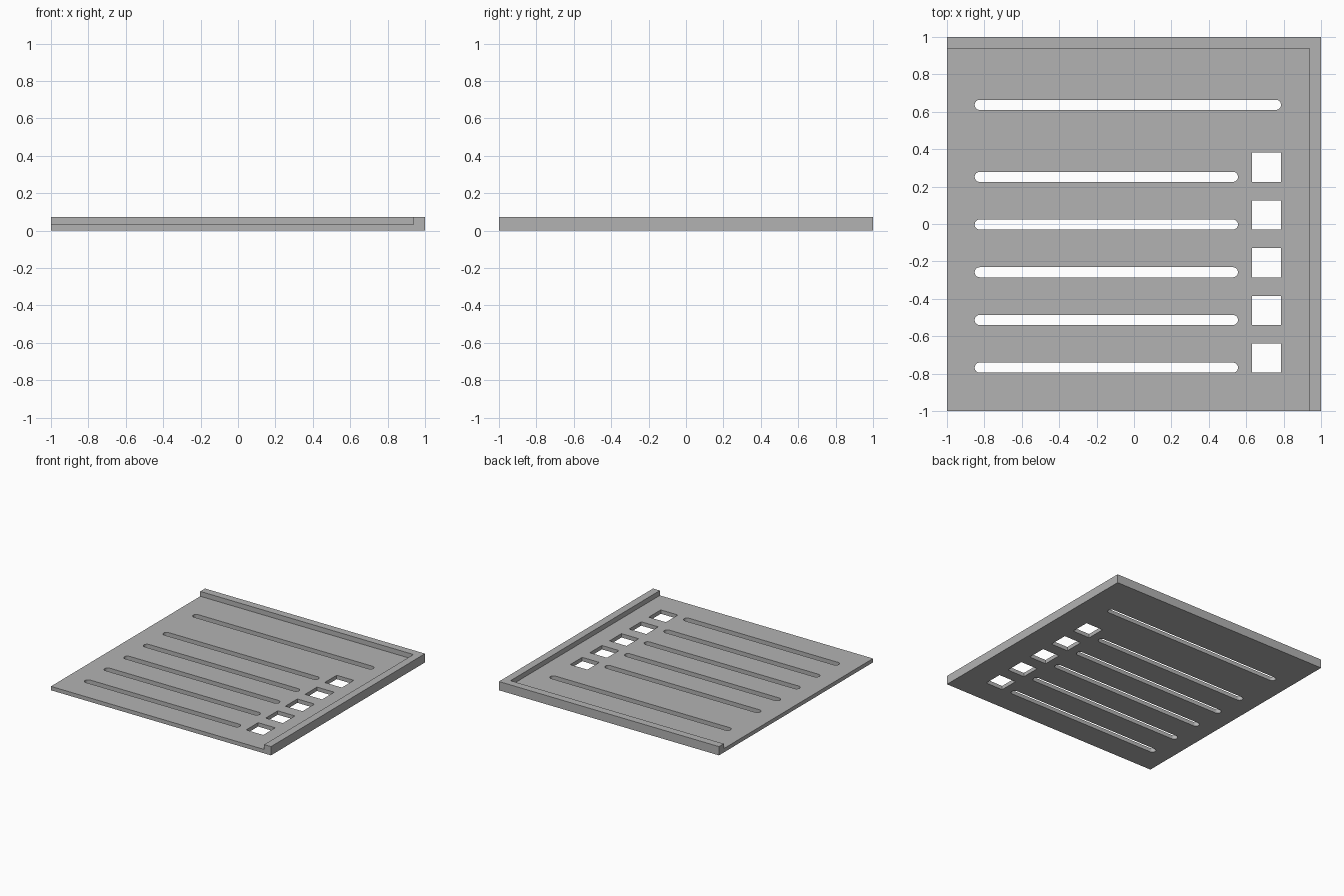
import bpy
import bmesh
import math
from mathutils import Vector

if "Cube" in bpy.data.objects:
    bpy.data.objects.remove(bpy.data.objects["Cube"])

HEIGHT, FLOOR, LIP = 0.072, 0.032, 0.062
SLOT_LEFT, SLOT_RADIUS = -0.852, 0.027
WINDOW_LEFT, WINDOW_RIGHT = 0.63, 0.786
PITCH, FIRST_ROW = 0.255, 0.252

grey = bpy.data.materials.new("grey")
grey.use_nodes = True
colour = (0.45, 0.45, 0.45, 1)
grey.diffuse_color = colour
grey.node_tree.nodes["Principled BSDF"].inputs["Base Color"].default_value = colour


def prism(bm, outline, low, high):
    """Extrude a counter-clockwise outline between two heights."""
    face = bm.faces.new([bm.verts.new((x, y, low)) for x, y in outline])
    top = bmesh.ops.extrude_face_region(bm, geom=[face])["geom"]
    verts = [v for v in top if isinstance(v, bmesh.types.BMVert)]
    bmesh.ops.translate(bm, verts=verts, vec=Vector((0, 0, high - low)))


def rectangle(x0, x1, y0, y1):
    return [(x0, y0), (x1, y0), (x1, y1), (x0, y1)]


def slot(x0, x1, y, r, steps=12):
    """Rounded-end slot outline."""
    points = []
    for centre, start in ((x1 - r, -math.pi / 2), (x0 + r, math.pi / 2)):
        for i in range(steps + 1):
            a = start + math.pi * i / steps
            points.append((centre + r * math.cos(a), y + r * math.sin(a)))
    return points


def make_object(name, bm):
    bmesh.ops.recalc_face_normals(bm, faces=bm.faces)
    mesh = bpy.data.meshes.new(name)
    bm.to_mesh(mesh)
    bm.free()
    mesh.materials.append(grey)
    obj = bpy.data.objects.new(name, mesh)
    bpy.context.collection.objects.link(obj)
    return obj


# Solid block for the panel
bm = bmesh.new()
prism(bm, rectangle(-1, 1, -1, 1), 0, HEIGHT)
panel = make_object("slotted_panel", bm)

# Recess that leaves a lip on the left and back edges
bm = bmesh.new()
prism(bm, rectangle(-1.5, 1 - LIP, -1.5, 1 - LIP), FLOOR, 0.5)
recess = make_object("recess_cutter", bm)

# Through holes: one long slot, then rows of slot and square window
bm = bmesh.new()
prism(bm, slot(SLOT_LEFT, WINDOW_RIGHT, 0.637, SLOT_RADIUS), -0.5, 0.5)
for row in range(5):
    y = FIRST_ROW - PITCH * row
    base = y - SLOT_RADIUS
    prism(bm, slot(SLOT_LEFT, 0.556, y, SLOT_RADIUS), -0.5, 0.5)
    prism(bm, rectangle(WINDOW_LEFT, WINDOW_RIGHT, base,
                        base + WINDOW_RIGHT - WINDOW_LEFT), -0.5, 0.5)
holes = make_object("hole_cutter", bm)

for cutter in (recess, holes):
    mod = panel.modifiers.new(cutter.name, "BOOLEAN")
    mod.operation = "DIFFERENCE"
    mod.solver = "EXACT"
    mod.object = cutter

# Apply the cuts, then drop the cutters
bpy.context.view_layer.update()
cut = panel.evaluated_get(bpy.context.evaluated_depsgraph_get())
panel_mesh = bpy.data.meshes.new_from_object(cut)
panel.modifiers.clear()
panel.data = panel_mesh
for cutter in (recess, holes):
    bpy.data.objects.remove(cutter)

# Smooth slot ends, sharp edges elsewhere
bpy.ops.object.select_all(action="DESELECT")
panel.select_set(True)
bpy.context.view_layer.objects.active = panel
bpy.ops.object.shade_smooth_by_angle(angle=math.radians(30))
